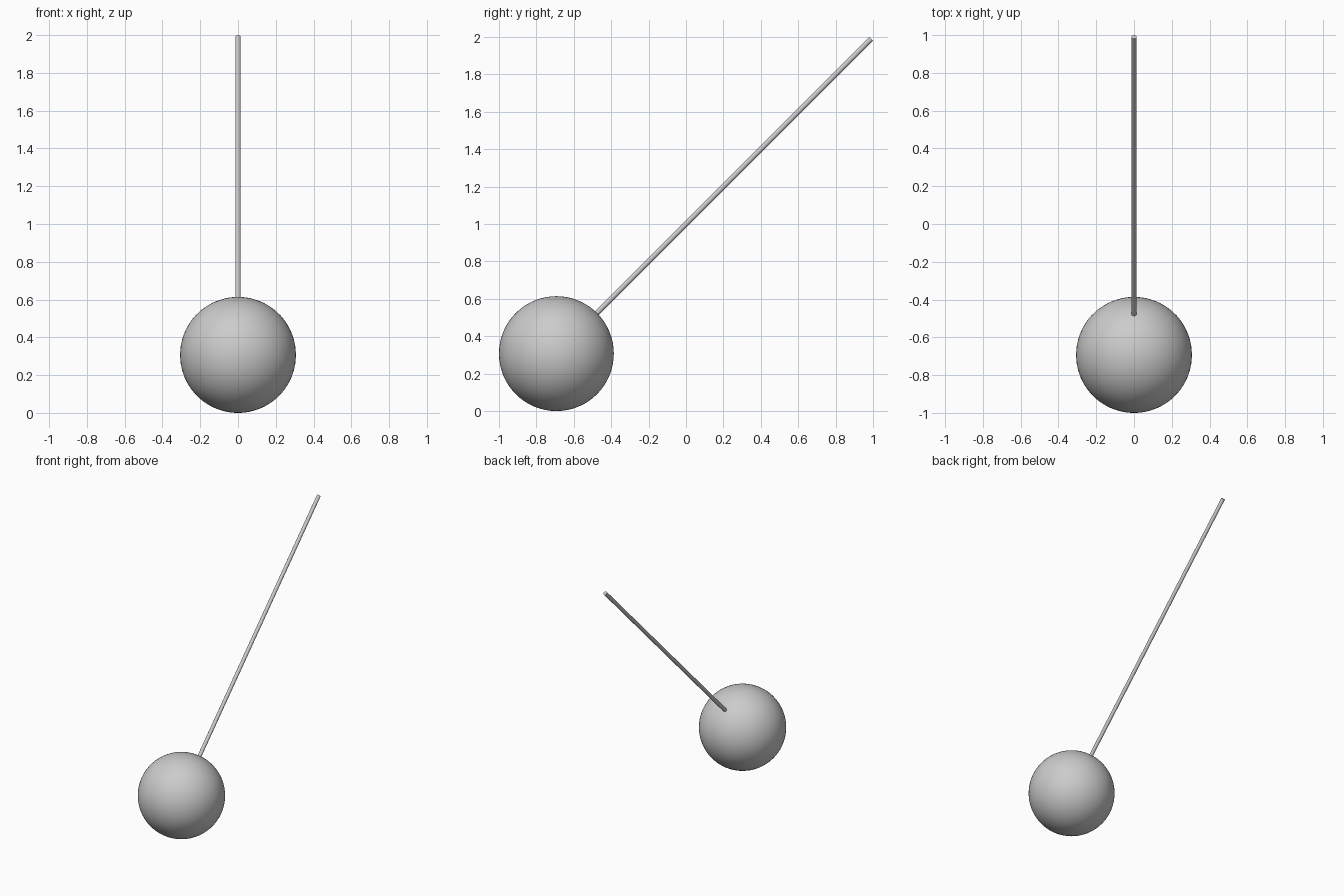
import bpy, math
from mathutils import Vector

if "Cube" in bpy.data.objects:
    bpy.data.objects.remove(bpy.data.objects["Cube"])

R = 0.307          # ball radius
ROD_R = 0.014      # rod radius
axis = Vector((0, 1, 1)).normalized()
centre = Vector((0, R - 1, R))

# Ball, with its poles along the rod
tilt = axis.to_track_quat('Z', 'Y').to_euler()
bpy.ops.mesh.primitive_uv_sphere_add(segments=64, ring_count=32, radius=R,
                                     location=centre, rotation=tilt)
ball = bpy.context.object
ball.name = "ball"
bpy.ops.object.shade_smooth()

# Thin straight rod leaning back at 45 degrees, rooted just inside the ball
start = centre + axis * (R - 0.01)
t = 1 - ROD_R * math.sqrt(0.5)
end = Vector((0, t, 1 + t))
bpy.ops.mesh.primitive_cylinder_add(vertices=16, radius=ROD_R,
                                    depth=(end - start).length,
                                    location=(start + end) / 2, rotation=tilt)
rod = bpy.context.object
rod.name = "rod"
bpy.ops.object.shade_smooth_by_angle(angle=math.radians(40))
